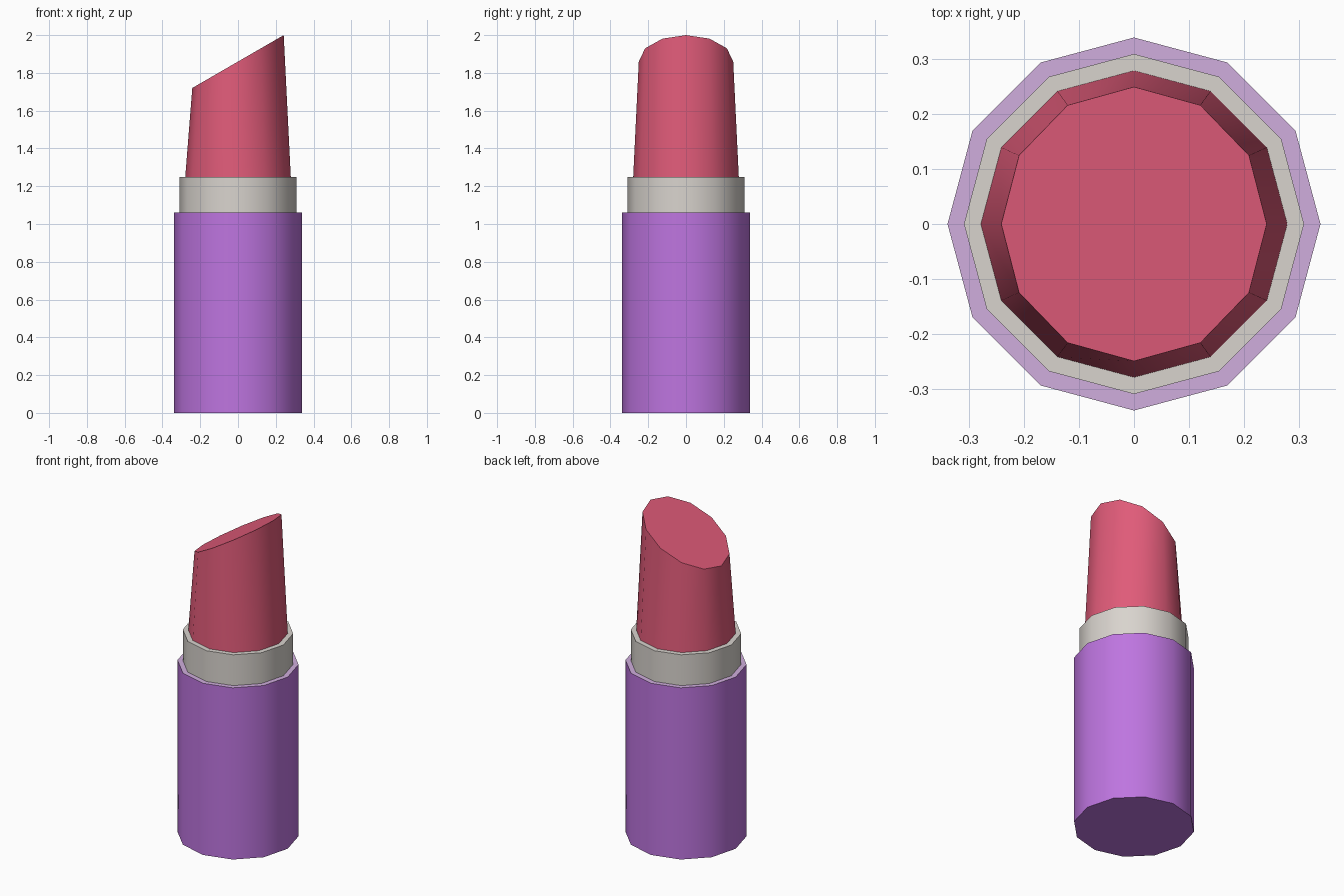
import bpy, bmesh
from math import sin, cos, radians

if "Cube" in bpy.data.objects:
    bpy.data.objects.remove(bpy.data.objects["Cube"])

SIDES = 12


def material(name, srgb):
    m = bpy.data.materials.new(name)
    lin = [((c / 255 + 0.055) / 1.055) ** 2.4 for c in srgb]
    m.diffuse_color = (*lin, 1.0)
    m.use_nodes = True
    m.node_tree.nodes["Principled BSDF"].inputs["Base Color"].default_value = m.diffuse_color
    return m


purple = material("purple case", (190, 117, 224))
lilac = material("pale lilac rim", (208, 174, 221))
silver = material("warm silver", (217, 212, 206))
pink = material("rose pink", (224, 91, 121))


def ring(bm, rx, ry, z, slope=0.0):
    verts = []
    for i in range(SIDES):
        a = radians(360 * i / SIDES)
        x = rx * cos(a)
        verts.append(bm.verts.new((x, ry * sin(a), z + slope * x)))
    return verts


def tube(name, rings, mats, rim=False):
    """Closed 12-sided body through the rings; the top may take a second colour."""
    bm = bmesh.new()
    loops = [ring(bm, *r) for r in rings]
    for low, high in zip(loops, loops[1:]):
        for i in range(SIDES):
            j = (i + 1) % SIDES
            bm.faces.new((low[i], low[j], high[j], high[i]))
    bm.faces.new(loops[0][::-1])
    top = bm.faces.new(loops[-1])
    if rim:
        top.material_index = 1
    bm.normal_update()
    me = bpy.data.meshes.new(name)
    bm.to_mesh(me)
    bm.free()
    for m in mats:
        me.materials.append(m)
    ob = bpy.data.objects.new(name, me)
    bpy.context.collection.objects.link(ob)
    bpy.ops.object.select_all(action='DESELECT')
    ob.select_set(True)
    bpy.context.view_layer.objects.active = ob
    bpy.ops.object.shade_smooth_by_angle(angle=radians(40))
    return ob


# Outer case with a paler top rim
tube("case", [(0.34, 0.34, 0), (0.34, 0.34, 1.06)], [purple, lilac], rim=True)
# Metal collar
tube("collar", [(0.31, 0.31, 1.05), (0.31, 0.31, 1.25)], [silver])
# Tapered colour stick with slanted tip
tube("colour_stick", [(0.28, 0.28, 1.24), (0.242, 0.25, 1.86, 0.578)], [pink])
